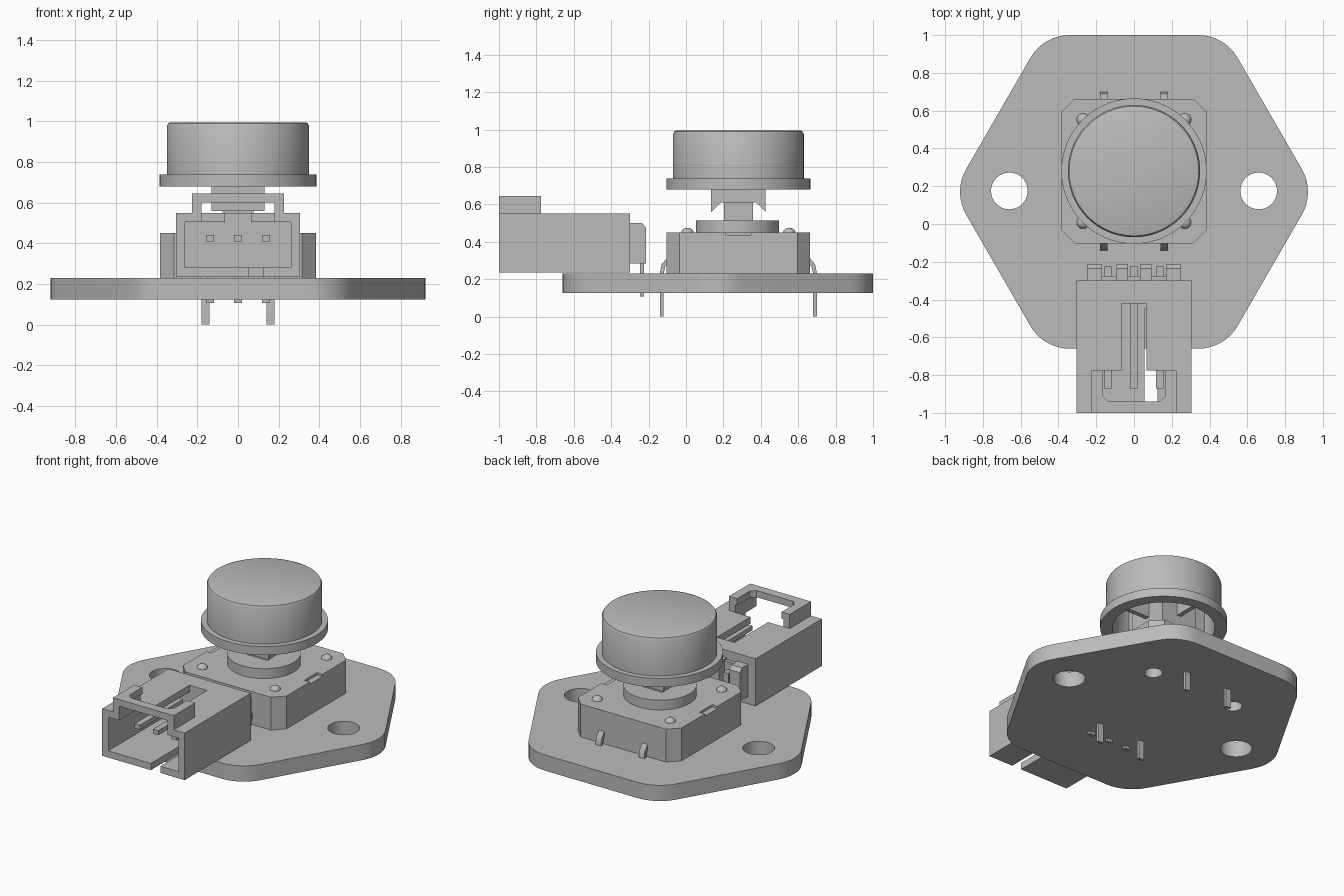
import bpy, bmesh, math
from mathutils import Vector

cube = bpy.data.objects.get("Cube")
if cube:
    bpy.data.objects.remove(cube, do_unlink=True)

grey = bpy.data.materials.new("plain_grey")
grey.use_nodes = True
colour = (0.5, 0.5, 0.5, 1)
grey.diffuse_color = colour
grey.node_tree.nodes["Principled BSDF"].inputs["Base Color"].default_value = colour

CY = 0.28      # switch centre along y
BOARD_Y = 0.17  # board centre along y


def finish(name, bm):
    bmesh.ops.recalc_face_normals(bm, faces=bm.faces)
    mesh = bpy.data.meshes.new(name)
    bm.to_mesh(mesh)
    bm.free()
    mesh.materials.append(grey)
    obj = bpy.data.objects.new(name, mesh)
    bpy.context.collection.objects.link(obj)
    shade(obj)
    return obj


def shade(obj):
    obj.data.polygons.foreach_set("use_smooth", [True] * len(obj.data.polygons))
    obj.data.set_sharp_from_angle(angle=math.radians(30))


def prism(name, pts, axis, a, b):
    """Extrude a 2D outline along an axis from a to b."""
    place = {"X": lambda u, v, w: (w, u, v),
             "Y": lambda u, v, w: (u, w, v),
             "Z": lambda u, v, w: (u, v, w)}[axis]
    bm = bmesh.new()
    face = bm.faces.new([bm.verts.new(place(u, v, a)) for u, v in pts])
    ext = bmesh.ops.extrude_face_region(bm, geom=[face])
    moved = [g for g in ext["geom"] if isinstance(g, bmesh.types.BMVert)]
    bmesh.ops.translate(bm, verts=moved, vec=Vector(place(0, 0, b - a)))
    return finish(name, bm)


def box(name, x0, x1, y0, y1, z0, z1):
    return prism(name, [(x0, y0), (x1, y0), (x1, y1), (x0, y1)], "Z", z0, z1)


def circle(cx, cy, r, n=48):
    return [(cx + r * math.cos(math.tau * i / n), cy + r * math.sin(math.tau * i / n))
            for i in range(n)]


def lathe(name, pts, cx, cy, steps=72):
    """Spin an (r, z) profile around a vertical axis."""
    bm = bmesh.new()
    vs = [bm.verts.new((cx + r, cy, z)) for r, z in pts]
    es = [bm.edges.new(p) for p in zip(vs, vs[1:])]
    bmesh.ops.spin(bm, geom=vs + es, cent=(cx, cy, 0), axis=(0, 0, 1),
                   angle=math.tau, steps=steps)
    bmesh.ops.remove_doubles(bm, verts=bm.verts, dist=0.0005)
    return finish(name, bm)


def combine(obj, tools, operation="DIFFERENCE"):
    """Apply booleans and discard the tool objects."""
    for tool in tools:
        mod = obj.modifiers.new("cut", "BOOLEAN")
        mod.operation, mod.solver, mod.object = operation, "EXACT", tool
    graph = bpy.context.evaluated_depsgraph_get()
    graph.update()
    mesh = bpy.data.meshes.new_from_object(obj.evaluated_get(graph))
    obj.modifiers.clear()
    obj.data = mesh
    for tool in tools:
        bpy.data.objects.remove(tool, do_unlink=True)
    shade(obj)


# Board: hexagon with rounded corners, mounting holes and locating holes
outline, corner_r, apothem = [], 0.24, 0.83
for k in range(6):
    mid = k * math.pi / 3
    reach = (apothem - corner_r) / math.cos(math.pi / 6)
    for j in range(9):
        t = mid + math.radians(-30 + 60 * j / 8)
        outline.append((reach * math.cos(mid) + corner_r * math.cos(t),
                        BOARD_Y + reach * math.sin(mid) + corner_r * math.sin(t)))
board = prism("board", outline, "Z", 0.125, 0.23)
holes = []
for s in (-1, 1):
    holes.append(prism("hole", circle(s * 0.66, BOARD_Y + 0.005, 0.097), "Z", 0, 0.4))
    holes.append(prism("hole", circle(s * 0.315, 0.557, 0.055), "Z", 0, 0.4))
combine(board, holes)

# Switch body with chamfered corners and a notch on each side
H, C = 0.383, 0.068
octagon = []
for sx, sy in ((1, 1), (-1, 1), (-1, -1), (1, -1)):
    pair = [(sx * H, CY + sy * (H - C)), (sx * (H - C), CY + sy * H)]
    octagon += pair if sx * sy > 0 else pair[::-1]
body = prism("switch_body", octagon, "Z", 0.23, 0.45)
combine(body, [box("notch", s * H - 0.04, s * H + 0.04, CY - 0.067, CY + 0.067, 0.435, 0.5)
               for s in (-1, 1)])

# Rivets and bent legs
for sx in (-1, 1):
    for sy in (-1, 1):
        dome = [(0.034 * math.cos(a), 0.445 + 0.03 * math.sin(a))
                for a in (math.pi / 2 * i / 6 for i in range(7))]
        lathe("rivet", dome, sx * 0.27, CY + sy * 0.272, 24)
        leg = [(0.4, 0), (0.42, 0), (0.42, 0.23), (0.41, 0.28), (0.38, 0.315),
               (0.36, 0.315), (0.36, 0.29), (0.39, 0.27), (0.4, 0.23)]
        prism("switch_leg", [(CY + sy * d, z) for d, z in leg], "X",
              sx * 0.16 - 0.02, sx * 0.16 + 0.02)

# Plunger
prism("plunger_collar", circle(0, CY - 0.005, 0.222, 64), "Z", 0.44, 0.515)
box("plunger_stem", -0.075, 0.075, CY - 0.078, CY + 0.078, 0.5, 0.7)

# Hollow button cap, inner socket, ribs and snap clips
lathe("button_cap", [(0, 0.995), (0.33, 0.995), (0.343, 0.99), (0.35, 0.976), (0.35, 0.738),
                     (0.385, 0.738), (0.385, 0.68), (0.31, 0.68), (0.31, 0.93), (0, 0.93)], 0, CY)
box("cap_socket", -0.13, 0.13, CY - 0.113, CY + 0.113, 0.61, 0.94)
box("cap_rib_across", -0.32, 0.32, CY - 0.015, CY + 0.015, 0.7, 0.94)
box("cap_rib_along", -0.015, 0.015, CY - 0.32, CY + 0.32, 0.7, 0.94)
for s in (-1, 1):
    clip = [(0.145, 0.94), (0.145, 0.56), (0.095, 0.61), (0.095, 0.94)]
    prism("cap_clip", [(CY + s * d, z) for d, z in clip], "X", -0.13, 0.13)

# Connector housing: box with raised front bridge, hollowed and slotted
housing = box("connector_housing", -0.305, 0.305, -1, -0.3, 0.235, 0.55)
combine(housing, [box("bridge", -0.225, 0.225, -1, -0.775, 0.5, 0.645)], "UNION")
window = [(-0.165, -0.7), (-0.165, -0.91), (-0.135, -0.94),
          (0.135, -0.94), (0.165, -0.91), (0.165, -0.7)]
combine(housing, [
    box("cavity", -0.26, 0.26, -1.1, -0.42, 0.28, 0.505),
    box("bridge_gap", -0.18, 0.18, -1.1, -0.775, 0.45, 0.6),
    prism("window", [(x, min(y, -0.775) if y < -0.7 else -0.775) for x, y in window],
          "Z", 0.45, 0.8),
    box("roof_slot", -0.065, 0.065, -0.8, -0.42, 0.45, 0.8),
    box("floor_slot", 0.055, 0.125, -1.1, -0.45, 0.1, 0.35)])

# Connector back: block, comb ribs and bent contacts
box("connector_back", -0.25, 0.25, -0.31, -0.275, 0.285, 0.49)
rib = [(-0.3, 0.285), (-0.215, 0.285), (-0.215, 0.475), (-0.235, 0.5), (-0.3, 0.5)]
for x, w in ((0.21, 0.04), (0.062, 0.03)):
    for s in (-1, 1):
        prism("back_rib", rib, "X", s * x - w, s * x + w)
for x in (-0.137, 0, 0.137):
    box("contact_pin", x - 0.02, x + 0.02, -0.87, -0.225, 0.41, 0.44)
    box("contact_tail", x - 0.02, x + 0.02, -0.247, -0.225, 0.107, 0.44)
